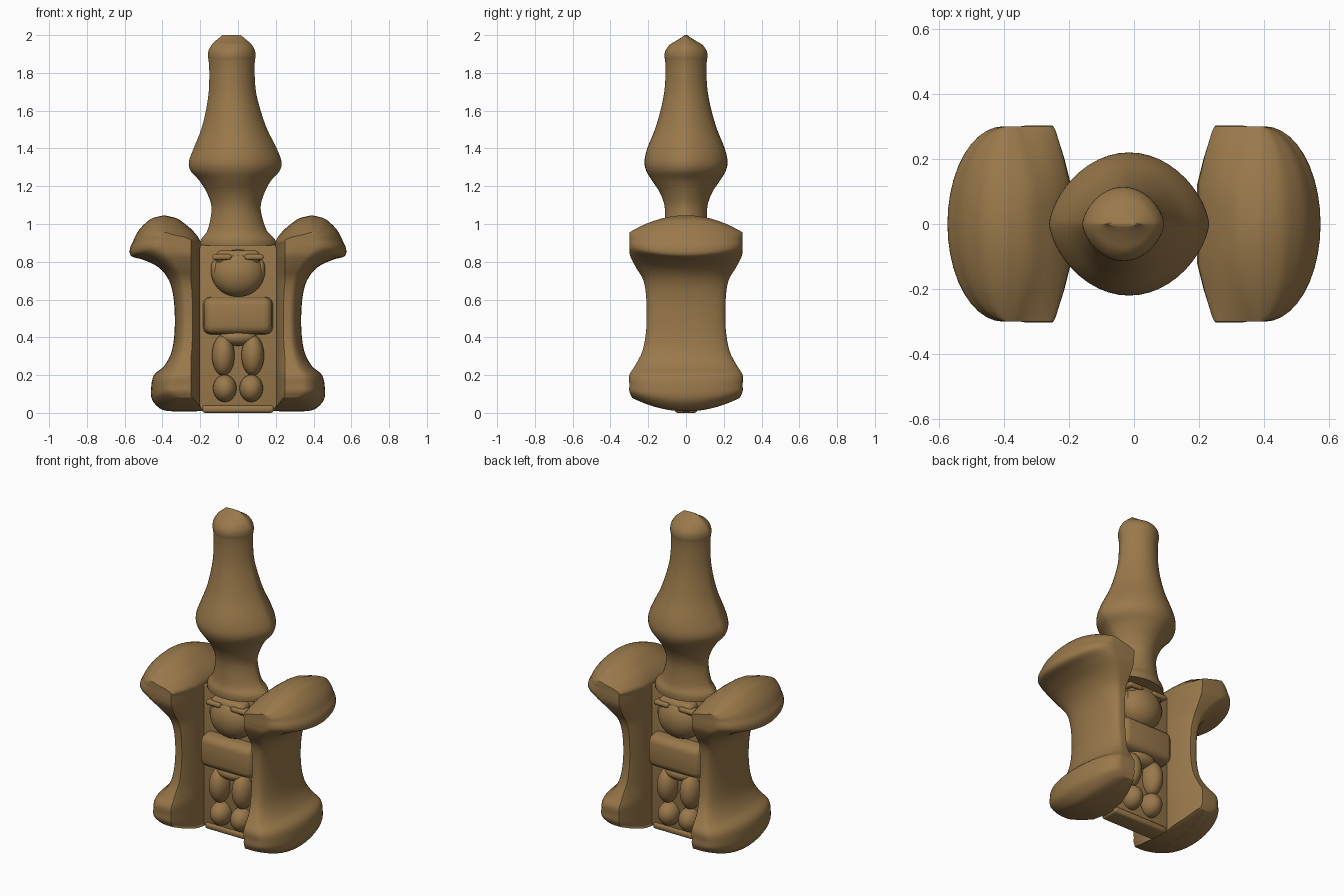
import bpy, bmesh, math
from mathutils import Vector

cube = bpy.data.objects.get("Cube")
if cube:
    bpy.data.objects.remove(cube, do_unlink=True)

mat = bpy.data.materials.new("warm_brown")
mat.use_nodes = True
COLOUR = (0.32, 0.19, 0.07, 1)
mat.diffuse_color = COLOUR
mat.node_tree.nodes["Principled BSDF"].inputs["Base Color"].default_value = COLOUR


def finish(name, bm, angle=40):
    bmesh.ops.recalc_face_normals(bm, faces=bm.faces)
    me = bpy.data.meshes.new(name)
    bm.to_mesh(me)
    bm.free()
    ob = bpy.data.objects.new(name, me)
    bpy.context.collection.objects.link(ob)
    me.materials.append(mat)
    bpy.ops.object.select_all(action="DESELECT")
    ob.select_set(True)
    bpy.context.view_layer.objects.active = ob
    bpy.ops.object.shade_smooth_by_angle(angle=math.radians(angle))
    return ob


def smooth_rows(rows, steps=4):
    """Catmull-Rom interpolation between rows of numbers."""
    out = []
    for i in range(len(rows) - 1):
        a, b, c, d = (rows[max(0, min(len(rows) - 1, i + k))] for k in (-1, 0, 1, 2))
        for s in range(steps):
            t = s / steps
            out.append([q + 0.5 * t * (r - p + t * (2*p - 5*q + 4*r - w + t * (3*(q - r) + w - p)))
                        for p, q, r, w in zip(a, b, c, d)])
    return out + [list(rows[-1])]


def loft(name, rings, angle=40, capped=True):
    bm = bmesh.new()
    vs = [[bm.verts.new(p) for p in ring] for ring in rings]
    n = len(vs[0])
    for lo, hi in zip(vs, vs[1:]):
        for k in range(n):
            bm.faces.new((lo[k], lo[(k + 1) % n], hi[(k + 1) % n], hi[k]))
    if capped:
        bm.faces.new(vs[0])
        bm.faces.new(vs[-1])
    return finish(name, bm, angle)


def box(name, centre, size, bevel=0.02, taper=1.0):
    bm = bmesh.new()
    bmesh.ops.create_cube(bm, size=1)
    for v in bm.verts:
        k = taper if v.co.y * centre[1] > 0 else 1
        v.co = Vector((v.co.x * size[0] * k, v.co.y * size[1], v.co.z * size[2] * k)) + Vector(centre)
    bmesh.ops.bevel(bm, geom=bm.edges[:], offset=bevel, segments=3, profile=0.5, affect="EDGES")
    return finish(name, bm)


def ball(name, centre, radii):
    bm = bmesh.new()
    bmesh.ops.create_uvsphere(bm, u_segments=28, v_segments=18, radius=1)
    for v in bm.verts:
        v.co = Vector([c + p * r for c, p, r in zip(centre, v.co, radii)])
    return finish(name, bm, 60)


# Scrolled side wings: z, inner x, outer x, half depth, z shift at the front and back.
# The first and last rows close to a single arched line.
WING = [(.008, .29, .29, .28, .07), (.01, .2, .37, .285, .07), (.025, .2, .415, .29, .065),
        (.07, .2, .455, .3, .045), (.13, .2, .46, .3, .02), (.2, .2, .445, .3, 0),
        (.25, .2, .39, .27, 0), (.33, .2, .35, .23, 0), (.45, .2, .335, .21, 0),
        (.6, .2, .34, .21, 0), (.7, .2, .365, .225, 0), (.77, .2, .42, .265, 0),
        (.81, .2, .5, .295, .02), (.83, .2, .565, .3, .04), (.87, .2, .572, .3, .025),
        (.91, .2, .555, .3, .005), (.96, .235, .53, .3, -.03), (1., .28, .495, .3, -.06),
        (1.03, .325, .455, .3, -.08), (1.045, .385, .395, .3, -.09), (1.045, .39, .39, .3, -.09)]
ARC = 10


def wing_ring(row, side):
    z, xi, xo, d, dz = row
    w = xo - xi
    c = min(.05, .3 * w)
    half = [(xi, 0), (xi, .2), (xi, .42), (xi + c * .4, .7), (xi + c * .85, .95), (xi + c, 1)]
    for k in range(ARC + 1):
        a = math.pi / 2 * (1 - k / ARC)
        half.append((xi + w * (.54 + .46 * math.cos(a)), math.sin(a)))
    full = half + [(x, -t) for x, t in half[-2:0:-1]]
    return [(side * x, t * d, z + dz * t * t) for x, t in full]


for side, label in ((1, "left"), (-1, "right")):
    loft(label + "_wing", [wing_ring(r, side) for r in smooth_rows(WING)], 48, False)

# Bottle-shaped spire: z, centre x, half width, half depth
SPIRE = [(.885, 0, .2, .135), (.92, 0, .195, .135), (.97, -.005, .155, .118),
         (1.08, -.01, .13, .112), (1.16, -.012, .15, .135), (1.23, -.015, .19, .18),
         (1.28, -.015, .235, .21), (1.33, -.015, .245, .22), (1.4, -.015, .22, .205),
         (1.5, -.02, .175, .165), (1.6, -.025, .145, .135), (1.7, -.03, .125, .115),
         (1.8, -.032, .12, .108), (1.86, -.033, .122, .11), (1.89, -.033, .126, .114),
         (1.92, -.033, .122, .108), (1.95, -.033, .105, .085), (1.97, -.034, .085, .052),
         (1.985, -.034, .066, .028), (2, -.034, .05, .006)]


def lens_ring(row, n=48):
    z, cx, a, b = row
    ring = []
    for k in range(n):
        t = math.tau * k / n
        s = math.sin(t)
        ring.append((cx + a * math.cos(t), math.copysign(abs(s) ** 1.3, s) * b, z))
    return ring


loft("spire", [lens_ring(r) for r in smooth_rows(SPIRE)])

# Recessed centre panel and its base
box("centre_panel", (0, 0, .45), (.42, .1, .88), .01)
box("panel_base", (0, 0, .02), (.38, .12, .04), .015)

# Relief figure on both faces
for s, label in ((-1, "front"), (1, "back")):
    ball(label + "_head", (0, s * .05, .74), (.14, .1, .125))
    box(label + "_forehead", (0, s * .07, .825), (.23, .09, .07), .025)
    box(label + "_belly", (0, s * .075, .515), (.38, .12, .205), .04, .92)
    ball(label + "_hips", (0, s * .055, .4), (.1, .06, .045))
    for m, hand in ((1, "left"), (-1, "right")):
        box(f"{label}_{hand}_brow", (m * .085, s * .1, .825), (.1, .06, .03), .012)
        ball(f"{label}_{hand}_ear", (m * .122, s * .055, .755), (.022, .04, .055))
        ball(f"{label}_{hand}_thigh", (m * .078, s * .06, .305), (.06, .075, .108))
        ball(f"{label}_{hand}_foot", (m * .07, s * .06, .13), (.062, .075, .072))
